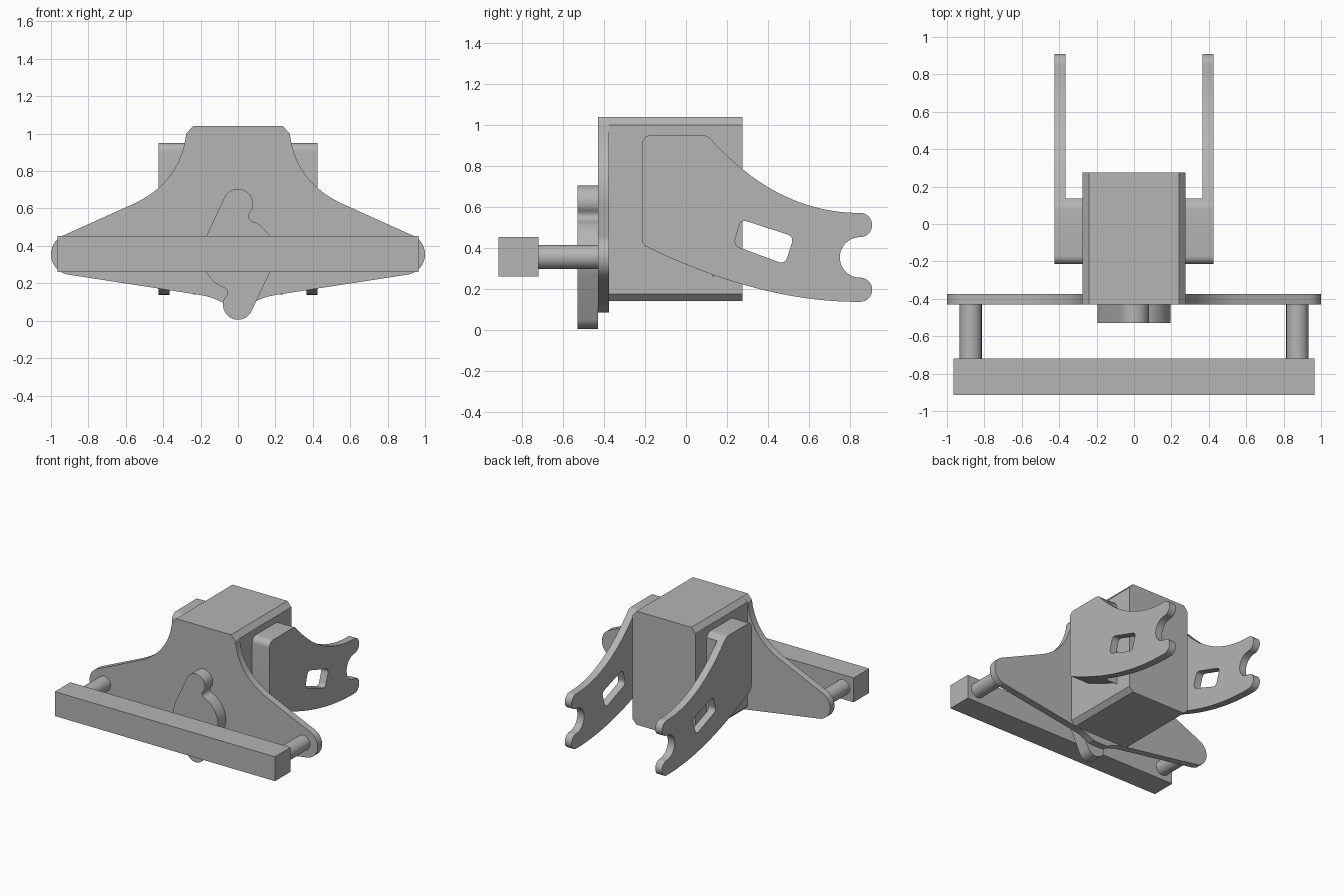
import bpy
import bmesh
from math import radians, cos, sin
from mathutils import Matrix

old = bpy.data.objects.get("Cube")
if old:
    bpy.data.objects.remove(old, do_unlink=True)

grey = bpy.data.materials.new("plain_grey")
grey.use_nodes = True
GREY = (0.46, 0.46, 0.46, 1)
grey.diffuse_color = GREY
grey.node_tree.nodes["Principled BSDF"].inputs["Base Color"].default_value = GREY


def arc(u, v, r, start, end, n=16):
    angles = [radians(start + (end - start) * i / n) for i in range(n + 1)]
    return [(u + r * cos(a), v + r * sin(a)) for a in angles]


def bend(a, b, c, n=16):
    """Points on a quadratic curve from a to c, pulled towards b."""
    ts = [i / n for i in range(n + 1)]
    return [tuple((1 - t) ** 2 * p + 2 * t * (1 - t) * q + t * t * s
                  for p, q, s in zip(a, b, c)) for t in ts]


def rectangle(u0, u1, v0, v1):
    return [(u0, v0), (u1, v0), (u1, v1), (u0, v1)]


def mirrored(half):
    return half + [(-u, v) for u, v in reversed(half)]


def extrude(name, loops, low, high, axis):
    """Extrude filled loops along y (profile in x, z) or x (profile in y, z)."""
    curve = bpy.data.curves.new(name + "_profile", "CURVE")
    curve.dimensions = "2D"
    curve.fill_mode = "BOTH"
    curve.extrude = (high - low) / 2
    for loop in loops:
        spline = curve.splines.new("POLY")
        spline.points.add(len(loop) - 1)
        for point, (u, v) in zip(spline.points, loop):
            point.co = (u, v, 0, 1)
        spline.use_cyclic_u = True
    helper = bpy.data.objects.new(name + "_helper", curve)
    bpy.context.collection.objects.link(helper)
    bpy.context.view_layer.update()
    graph = bpy.context.evaluated_depsgraph_get()
    mesh = bpy.data.meshes.new_from_object(helper.evaluated_get(graph))
    bpy.data.objects.remove(helper, do_unlink=True)
    bpy.data.curves.remove(curve)

    mid = (low + high) / 2
    if axis == "y":
        turn = Matrix(((1, 0, 0, 0), (0, 0, -1, mid), (0, 1, 0, 0), (0, 0, 0, 1)))
    else:
        turn = Matrix(((0, 0, 1, mid), (1, 0, 0, 0), (0, 1, 0, 0), (0, 0, 0, 1)))
    bm = bmesh.new()
    bm.from_mesh(mesh)
    bm.transform(turn)
    bmesh.ops.remove_doubles(bm, verts=bm.verts, dist=0.0005)
    bmesh.ops.recalc_face_normals(bm, faces=bm.faces)
    bm.to_mesh(mesh)
    bm.free()
    mesh.name = name
    mesh.materials.clear()
    mesh.materials.append(grey)
    obj = bpy.data.objects.new(name, mesh)
    bpy.context.collection.objects.link(obj)
    bpy.ops.object.select_all(action="DESELECT")
    obj.select_set(True)
    bpy.context.view_layer.objects.active = obj
    bpy.ops.object.shade_smooth_by_angle(angle=radians(30))
    return obj


# Central block with chamfered long edges
block = mirrored([(-0.24, 0.14), (-0.275, 0.175), (-0.275, 1.0), (-0.24, 1.04)])
extrude("block", [block], -0.375, 0.275, "y")

# Winged front plate
wing = [(-0.24, 1.04)]
wing += bend((-0.277, 1.0), (-0.31, 0.73), (-0.58, 0.615), 24)
wing += arc(-0.89, 0.355, 0.11, 113, 261, 24)
wing += bend((-0.23, 0.142), (-0.14, 0.13), (-0.085, 0.098), 8)
wing += bend((-0.07, 0.09), (-0.05, 0.085), (-0.02, 0.085), 4)
extrude("front_plate", [mirrored(wing)], -0.43, -0.375, "y")

# Two-lobed lever: one half turned by 180 degrees makes the other
half = arc(0, 0.27, 0.08, 153, -25, 24)
half += bend((0.0725, 0.236), (0.03, 0.19), (0.0975, 0.169), 10)[1:]
half += arc(0, 0, 0.195, 60, -27, 16)[1:]
lever = half + [(-u, -v) for u, v in half]
extrude("lever", [[(u, v + 0.355) for u, v in lever]], -0.53, -0.43, "y")

# Cross bar on two round pegs
extrude("cross_bar", [rectangle(-0.965, 0.965, 0.26, 0.453)], -0.915, -0.72, "y")
for side, name in ((1, "left"), (-1, "right")):
    peg = arc(side * 0.873, 0.356, 0.059, 0, 352.5, 47)
    extrude(name + "_peg", [peg], -0.72, -0.43, "y")

# Rear arm outline: lower edge, front edge, upper edge, forked end
arm = bend((0.85, 0.137), (0.37, 0.134), (-0.18, 0.4), 32)
arm += bend((-0.195, 0.408), (-0.215, 0.42), (-0.215, 0.45), 6)
arm += arc(-0.17, 0.905, 0.045, 180, 90, 8)
arm += bend((0.08, 0.95), (0.105, 0.95), (0.122, 0.93), 6)
root = [p for p in arm if p[0] < 0.135]
arm += bend((0.122, 0.93), (0.45, 0.57), (0.85, 0.571), 32)[1:]
arm += arc(0.85, 0.512, 0.059, 90, -90)[1:]
arm += arc(0.85, 0.354, 0.099, 90, 270, 24)[1:]
arm += arc(0.85, 0.196, 0.059, 90, -90)[1:-1]

# Slanted window with rounded corners
corners = [(0.268, 0.54), (0.527, 0.455), (0.483, 0.32), (0.232, 0.413)]
window = []
for i, (u, v) in enumerate(corners):
    ends = []
    for pu, pv in (corners[i - 1], corners[(i + 1) % 4]):
        span = ((pu - u) ** 2 + (pv - v) ** 2) ** 0.5
        ends.append((u + (pu - u) * 0.035 / span, v + (pv - v) * 0.035 / span))
    window += bend(ends[0], (u, v), ends[1], 6)

# Arms and the thick roots that join them to the block
root = [(0.135, 0.253)] + root + [(0.135, 0.915)]
for side, name in ((1, "left"), (-1, "right")):
    low, high = sorted((side * 0.367, side * 0.426))
    extrude(name + "_arm", [arm, window], low, high, "x")
    low, high = sorted((side * 0.275, side * 0.367))
    extrude(name + "_arm_root", [root], low, high, "x")
